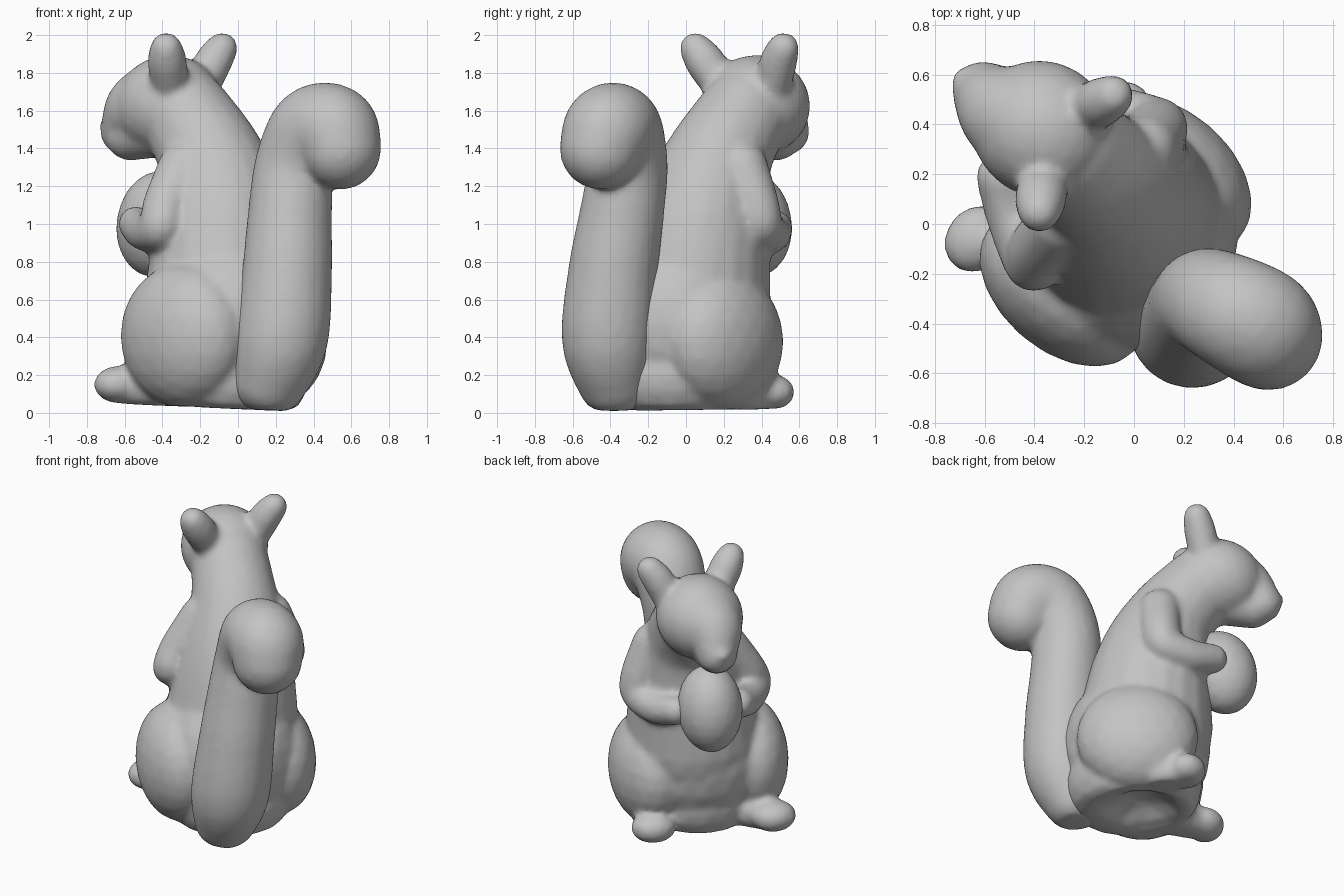
import bpy
import bmesh
from math import radians
from mathutils import Vector, Matrix, Euler

cube = bpy.data.objects.get("Cube")
if cube:
    bpy.data.objects.remove(cube)

BODY_YAW, HEAD_YAW = 139, 147      # the animal looks along its local x axis

stone = bpy.data.materials.new("stone_grey")
stone.use_nodes = True
GREY = (0.55, 0.55, 0.55, 1)
stone.diffuse_color = GREY
stone.node_tree.nodes["Principled BSDF"].inputs["Base Color"].default_value = GREY

# One unit sphere serves as the lump of clay for every part
bm = bmesh.new()
bmesh.ops.create_icosphere(bm, subdivisions=3, radius=1)
bm.verts.index_update()
SPHERE_VERTS = [v.co.copy() for v in bm.verts]
SPHERE_FACES = [[v.index for v in f.verts] for f in bm.faces]
bm.free()


def ball(centre, radii, yaw=BODY_YAW, pitch=0):
    """Ellipsoid lump: radii are forward, sideways, up; positive pitch dips the front."""
    turn = Euler((0, radians(pitch), radians(yaw))).to_matrix().to_4x4()
    return Matrix.Translation(centre) @ turn @ Matrix.Diagonal((*radii, 1))


def limb(knots, steps=6):
    """Rounded tube: balls along a smooth path of (x, y, z, radius) knots."""
    k = [Vector(p) for p in [knots[0], *knots, knots[-1]]]
    lumps = [ball(knots[-1][:3], [knots[-1][3]] * 3)]
    for a, b, c, d in zip(k, k[1:], k[2:], k[3:]):
        for i in range(steps):
            t = i / steps
            p = 0.5 * (2 * b + (c - a) * t + (2 * a - 5 * b + 4 * c - d) * t**2
                       + (3 * b - a - 3 * c + d) * t**3)
            lumps.append(ball(p[:3], [p[3]] * 3))
    return lumps


def floor(co):
    """Slightly tilted base with a shallow hollow under the belly."""
    hollow = 1 - ((co.x + 0.06) ** 2 + co.y ** 2) / 0.06
    return 0.02 - 0.045 * co.x + max(0, hollow) * 0.11


def sculpt(name, lumps, smoothing):
    """Fuse the lumps into one smooth skin standing on the floor."""
    verts, faces = [], []
    for m in lumps:
        start = len(verts)
        for v in SPHERE_VERTS:
            co = m @ v
            verts.append((co.x, co.y, max(co.z, floor(co))))
        faces += [[start + i for i in f] for f in SPHERE_FACES]
    mesh = bpy.data.meshes.new(name)
    mesh.from_pydata(verts, [], faces)
    mesh.materials.append(stone)
    obj = bpy.data.objects.new(name, mesh)
    bpy.context.collection.objects.link(obj)
    fuse = obj.modifiers.new("fuse", "REMESH")
    fuse.mode = "VOXEL"
    fuse.voxel_size = 0.02
    fuse.use_smooth_shade = True
    soften = obj.modifiers.new("soften", "SMOOTH")
    soften.factor = 0.5
    soften.iterations = smoothing


# Torso, neck and haunches
body = [ball((-0.05, -0.04, 0.47), (0.47, 0.47, 0.5)),
        ball((-0.04, -0.05, 0.2), (0.43, 0.41, 0.32)),
        ball((-0.29, -0.26, 0.41), (0.385, 0.25, 0.385)),
        ball((0.14, 0.2, 0.38), (0.385, 0.255, 0.37))]
body += limb([(-0.07, 0.02, 0.6, 0.43), (-0.08, 0.08, 1.0, 0.37),
              (-0.14, 0.17, 1.33, 0.285), (-0.28, 0.31, 1.58, 0.245)], 10)

# Feet with broad toes
for heel, toe in (((-0.42, -0.08, 0.14), (-0.63, -0.06, 0.15)),
                  ((0.03, 0.31, 0.11), (-0.06, 0.44, 0.11))):
    body += limb([(*heel, 0.13), (*toe, 0.1)])
    body.append(ball(toe, (0.125, 0.145, 0.1)))

# Arms reaching round to the nut
body += limb([(-0.29, 0.01, 1.3, 0.135), (-0.38, -0.1, 1.1, 0.125), (-0.41, -0.15, 0.98, 0.115),
              (-0.49, 0.03, 0.96, 0.105), (-0.54, 0.19, 1.0, 0.095)])
body += limb([(0.04, 0.3, 1.3, 0.135), (0.09, 0.37, 1.1, 0.125), (0.08, 0.4, 0.99, 0.115),
              (-0.08, 0.45, 0.95, 0.105), (-0.25, 0.47, 0.98, 0.095)])

# Head, blunt snout, jaw and ears
body.append(ball((-0.37, 0.38, 1.63), (0.29, 0.275, 0.265), HEAD_YAW, 15))
body += limb([(-0.44, 0.41, 1.63, 0.225), (-0.53, 0.455, 1.6, 0.18), (-0.605, 0.53, 1.49, 0.125)])
body += limb([(-0.42, 0.38, 1.52, 0.17), (-0.57, 0.48, 1.47, 0.135)])
body += limb([(-0.36, 0.18, 1.74, 0.1), (-0.375, 0.1, 1.86, 0.105), (-0.38, 0.05, 1.93, 0.085)])
body += limb([(-0.19, 0.46, 1.74, 0.1), (-0.13, 0.49, 1.86, 0.1), (-0.085, 0.515, 1.93, 0.085)])

# Brow bulges and nose
for eye in ((-0.59, 0.3, 1.65), (-0.44, 0.58, 1.65)):
    body.append(ball(eye, (0.06, 0.04, 0.05), HEAD_YAW, 20))
body.append(ball((-0.69, 0.58, 1.52), (0.04, 0.06, 0.04), HEAD_YAW))
sculpt("body", body, 8)

# Tail: broad brush rising from the base, curling over backwards
sculpt("tail", limb([(0.17, -0.38, 0.18, 0.2), (0.23, -0.41, 0.4, 0.25),
                     (0.26, -0.385, 0.75, 0.24), (0.275, -0.34, 1.05, 0.225),
                     (0.3, -0.31, 1.3, 0.215), (0.39, -0.35, 1.49, 0.23),
                     (0.5, -0.41, 1.5, 0.24), (0.54, -0.45, 1.4, 0.22)], 10), 8)

# Nut held against the chest
sculpt("nut", [ball((-0.43, 0.35, 1.0), (0.22, 0.205, 0.285), BODY_YAW, -12)], 3)
